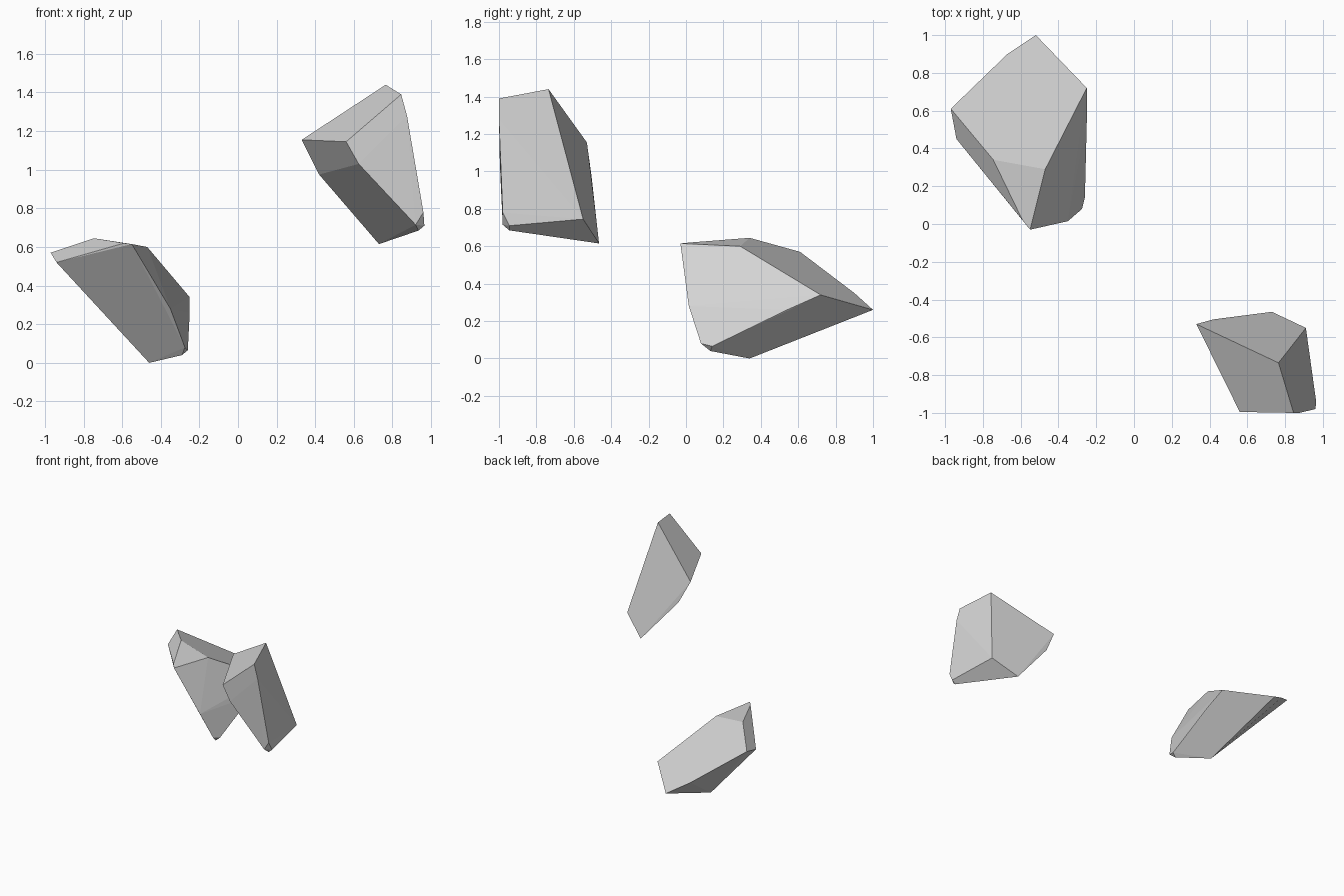
import bpy
import bmesh
import math

# Remove the default object
default_object = bpy.data.objects.get("Cube")
if default_object:
    bpy.data.objects.remove(default_object, do_unlink=True)


def make_material(name, color):
    material = bpy.data.materials.new(name)
    material.use_nodes = True
    material.diffuse_color = color
    shader = next(n for n in material.node_tree.nodes if n.type == "BSDF_PRINCIPLED")
    shader.inputs["Base Color"].default_value = color
    shader.inputs["Roughness"].default_value = 1
    return material


def make_rock(name, corners, material):
    """Chipped rock: the convex solid around its corner points, flat shaded."""
    bm = bmesh.new()
    for corner in corners:
        bm.verts.new(corner)
    hull = bmesh.ops.convex_hull(bm, input=bm.verts[:])
    # Drop corners that ended up inside the solid
    loose = {g for key in ("geom_interior", "geom_unused") for g in hull[key]
             if isinstance(g, bmesh.types.BMVert)}
    bmesh.ops.delete(bm, geom=list(loose), context="VERTS")
    # Merge nearly coplanar triangles into broad facets
    bmesh.ops.dissolve_limit(bm, angle_limit=math.radians(2),
                             verts=bm.verts[:], edges=bm.edges[:])
    bmesh.ops.recalc_face_normals(bm, faces=bm.faces[:])
    for face in bm.faces:
        face.smooth = False
    mesh = bpy.data.meshes.new(name)
    bm.to_mesh(mesh)
    bm.free()
    mesh.materials.append(material)
    rock = bpy.data.objects.new(name, mesh)
    bpy.context.collection.objects.link(rock)
    return rock


stone = make_material("stone grey", (.65, .65, .65, 1))

# Low rock: pointed back, sloping crown, chipped front and narrow foot
low_back = [(-.52, 1, .26), (-.67, .9, .35), (-.25, .72, .34), (-.25, .54, .26)]
low_crown = [(-.97, .61, .57), (-.94, .45, .52), (-.745, .34, .645),
             (-.47, .29, .6), (-.59, .02, .62), (-.55, -.03, .615)]
low_foot = [(-.35, .015, .28), (-.275, .08, .08), (-.26, .14, .065),
            (-.29, .13, .04), (-.46, .34, 0)]
make_rock("low_rock", low_back + low_crown + low_foot, stone)

# High rock: slanted crown, chipped left edge and tapering base
high_crown = [(.33, -.53, 1.155), (.765, -.735, 1.44), (.845, -1, 1.39),
              (.875, -1, 1.28), (.56, -.995, 1.145)]
high_edge = [(.42, -.505, .975), (.625, -.995, 1.03)]
high_base = [(.96, -.98, .78), (.965, -.945, .71), (.92, -.98, .715),
             (.935, -.945, .685), (.73, -.465, .615), (.91, -.55, .745)]
make_rock("high_rock", high_crown + high_edge + high_base, stone)
